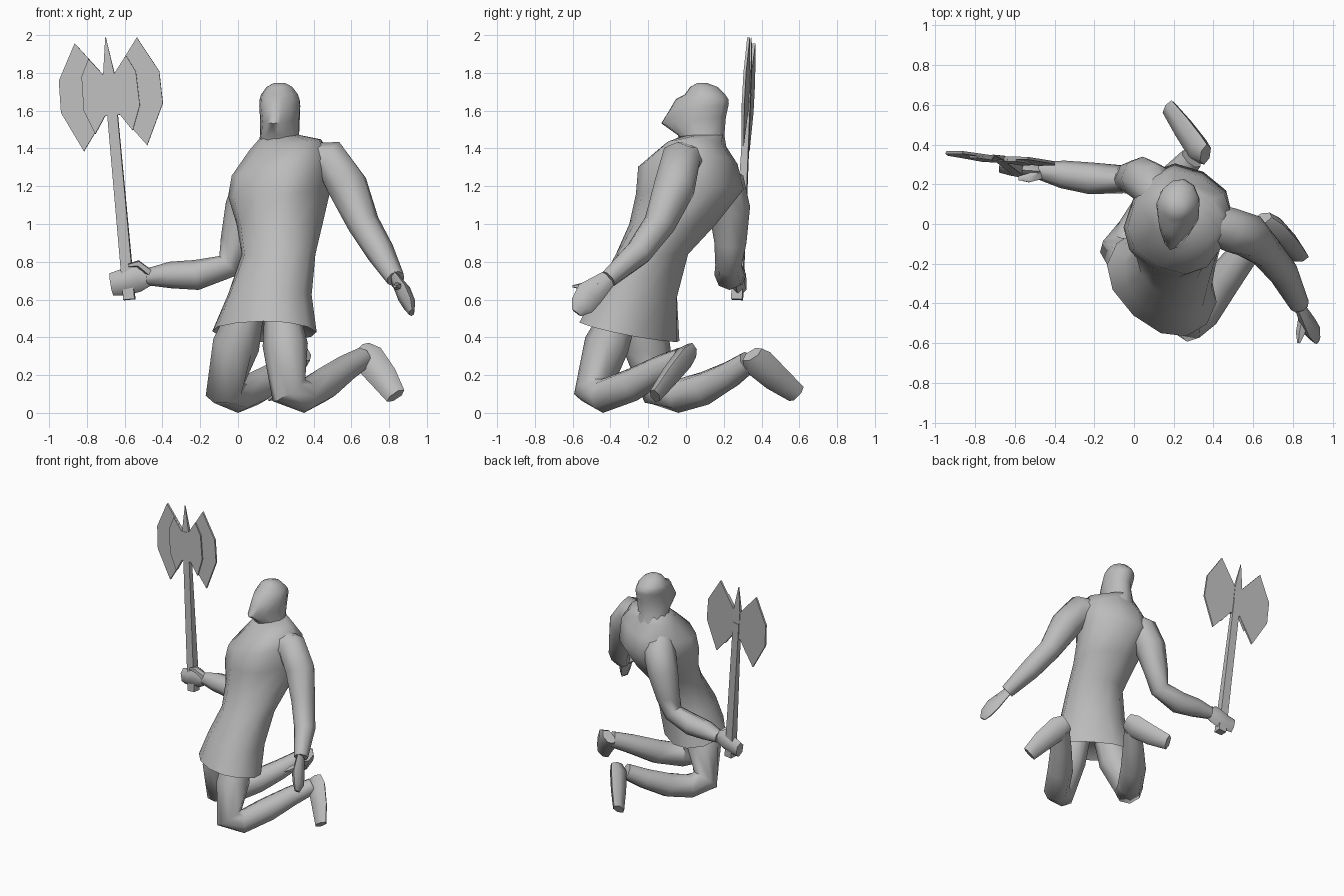
import bpy, bmesh
from math import cos, sin, pi, radians, copysign
from mathutils import Vector, Matrix

default_cube = bpy.data.objects.get("Cube")
if default_cube:
    bpy.data.objects.remove(default_cube, do_unlink=True)

grey = bpy.data.materials.new("plain grey")
grey.use_nodes = True
grey.diffuse_color = (.5, .5, .5, 1)
shader = grey.node_tree.nodes["Principled BSDF"]
shader.inputs["Base Color"].default_value = grey.diffuse_color
shader.inputs["Roughness"].default_value = .8


def finish(name, bm, angle=60):
    """Turn a bmesh into a shaded object."""
    bmesh.ops.recalc_face_normals(bm, faces=bm.faces[:])
    mesh = bpy.data.meshes.new(name)
    bm.to_mesh(mesh)
    bm.free()
    mesh.materials.append(grey)
    obj = bpy.data.objects.new(name, mesh)
    bpy.context.collection.objects.link(obj)
    bpy.ops.object.select_all(action='DESELECT')
    obj.select_set(True)
    bpy.context.view_layer.objects.active = obj
    bpy.ops.object.shade_smooth_by_angle(angle=radians(angle))
    return obj


def skin(name, rings, angle=60):
    """Bridge a list of equal point rings and cap both ends."""
    bm = bmesh.new()
    loops = [[bm.verts.new(p) for p in ring] for ring in rings]
    count = len(loops[0])
    for low, high in zip(loops, loops[1:]):
        for i in range(count):
            j = (i + 1) % count
            bm.faces.new((low[i], low[j], high[j], high[i]))
    bm.faces.new(loops[0])
    bm.faces.new(loops[-1])
    return finish(name, bm, angle)


def level_ring(x, y, z, wide, deep, yaw, tilt_x=0, tilt_y=0, taper=0, box=1):
    """Upright body section: a turned oval, tilted, with a narrower front.
    A box value under one squares the oval off."""
    points = []
    for i in range(12):
        a = 2 * pi * i / 12
        c, s = (copysign(abs(f(a)) ** box, f(a)) for f in (cos, sin))
        u = wide * c * (1 + taper * min(s, 0))
        v = deep * s
        t = radians(yaw)
        dx, dy = u * cos(t) - v * sin(t), u * sin(t) + v * cos(t)
        points.append(Vector((x + dx, y + dy, z + tilt_x * dx + tilt_y * dy)))
    return points


def limb(name, stations, side=(0, 0, 1), flat=1, sides=8):
    """Tube along stations (x, y, z, radius); flat thins it across side."""
    path = [Vector(s[:3]) for s in stations]
    rings = []
    for i, (p, s) in enumerate(zip(path, stations)):
        before = (p - path[i - 1]).normalized() if i else Vector()
        after = (path[i + 1] - p).normalized() if i + 1 < len(path) else Vector()
        along = (before + after).normalized()
        across = along.cross(Vector(side)).normalized()
        normal = across.cross(along)
        rings.append([p + s[3] * (across * cos(a) + normal * sin(a) * flat)
                      for a in (2 * pi * k / sides for k in range(sides))])
    return skin(name, rings)


# Torso and tunic, twisting from the hips to the shoulders
skin("tunic_torso", [level_ring(*r) for r in (
    (.14, -.29, .50, .22, .13, -42, -.08, -.22),
    (.14, -.30, .43, .305, .215, -42, -.08, -.22, 0, .9),
    (.17, -.26, .63, .235, .205, -42, -.05, -.1),
    (.215, -.18, .84, .20, .19, -38),
    (.22, -.07, 1.0, .22, .225, -33, 0, 0, 0, .9),
    (.22, .02, 1.17, .25, .275, -28, .08, .05, 0, .78),
    (.23, .01, 1.31, .25, .25, -26, .2, .05, 0, .8),
    (.25, .05, 1.42, .20, .15, -25, .15),
    (.23, .09, 1.47, .10, .11, -20),
)], 70)

# Head tipped back on a thick neck, chin jutting forward
skin("head_and_neck", [level_ring(*r) for r in (
    (.23, .10, 1.38, .13, .12, -10),
    (.22, .08, 1.47, .105, .125, -10, 0, 0, .1),
    (.22, .04, 1.55, .105, .175, -12, 0, .1, .4),
    (.22, .07, 1.62, .11, .16, -12, 0, .1, .3),
    (.22, .085, 1.66, .108, .143, -12, 0, 0, .25),
    (.22, .10, 1.685, .10, .11, -12, 0, 0, .1),
    (.22, .095, 1.725, .07, .075, -12),
    (.22, .085, 1.747, .03, .025, -12),
)])

# Left arm hanging outward, open hand
limb("left_arm", [(.34, .02, 1.33, .10), (.49, -.03, 1.335, .11),
                  (.58, -.06, 1.2, .112), (.665, -.14, 1.0, .085),
                  (.755, -.25, .85, .075), (.835, -.41, .71, .05)])
limb("left_hand", [(.82, -.39, .73, .04), (.88, -.51, .63, .075),
                   (.91, -.55, .57, .065), (.92, -.58, .53, .03)],
     (1, .2, .2), .5, 6)
limb("left_thumb", [(.86, -.46, .67, .03), (.84, -.55, .67, .025),
                    (.83, -.6, .67, .008)], flat=.8, sides=5)

# Right arm bent to hold the axe
limb("right_arm", [(.14, .12, 1.29, .09), (.09, .20, 1.21, .115),
                   (.04, .23, 1.08, .11), (-.01, .235, .90, .085),
                   (-.05, .225, .78, .07), (-.22, .23, .73, .08),
                   (-.36, .25, .73, .07), (-.48, .27, .72, .045)], (0, 1, 0))
limb("right_fist", [(-.45, .265, .72, .04), (-.53, .27, .72, .08),
                    (-.61, .28, .69, .07), (-.67, .29, .68, .06)],
     (0, 1, 0), .6, 6)
limb("right_thumb", [(-.47, .25, .74, .03), (-.53, .23, .79, .025),
                     (-.58, .23, .78, .012)], flat=.8, sides=5)

# Kneeling legs
limb("left_leg", [(.23, -.34, .55, .09), (.25, -.42, .36, .12),
                  (.27, -.49, .12, .105), (.35, -.44, .09, .09),
                  (.45, -.28, .15, .09), (.56, -.14, .23, .075),
                  (.66, -.02, .29, .06)], (1, -1, 0))
limb("right_leg", [(.05, -.25, .55, .09), (-.01, -.21, .36, .125),
                   (-.07, -.14, .12, .105), (0, -.04, .09, .09),
                   (.09, .10, .13, .09), (.2, .23, .20, .075),
                   (.29, .33, .27, .06)], (1, -1, 0))
limb("left_foot", [(.65, .03, .33, .06), (.69, -.01, .29, .085),
                   (.77, -.09, .19, .075), (.835, -.165, .09, .055)],
     (.3, .8, -.4), .6, 6)
limb("right_foot", [(.36, .35, .31, .06), (.32, .38, .27, .085),
                    (.25, .48, .18, .075), (.175, .585, .10, .055)],
     (.8, .2, -.5), .6, 6)

# Axe, built upright around its own handle base, then leaned into the fist
up = Vector((-.1, .06, 1.1)).normalized()
across = Vector((1, -.09, .09))
across = (across - up * across.dot(up)).normalized()
lean = Matrix((across, up.cross(across), up)).transposed().to_4x4()
lean.translation = Vector((-.575, .27, .6))
HEAD = 1.1


def plate(name, outline, front, back, sign):
    """Flat axe plate; outline is (sideways, up from the head centre)."""
    rings = [[Vector((sign * u, depth, HEAD + v)) for u, v in outline]
             for depth in (front, back)]
    skin(name, rings, 20).matrix_world = lean


blade = [(0, .1), (.03, .1), (.166, .28), (.268, .09),
         (.272, -.08), (.169, -.295), (.04, -.12), (0, -.12)]
cheek = [(0, .1), (.03, .1), (.10, .19), (.145, .1),
         (.15, -.08), (.10, -.21), (.04, -.12), (0, -.12)]
for label, sign in (("left", 1), ("right", -1)):
    plate(label + "_axe_blade", blade, -.006, .008, sign)
    plate(label + "_axe_cheek", cheek, -.016, .006, sign)


def square(height, wide, deep):
    return [Vector((sx * wide, sy * deep, height))
            for sx, sy in ((-1, -1), (1, -1), (1, 1), (-1, 1))]


skin("axe_handle", [square(0, .03, .03), square(HEAD, .027, .014)],
     20).matrix_world = lean
skin("axe_spike", [square(HEAD, .03, .012), square(HEAD + .1, .03, .012),
                   square(HEAD + .295, .002, .002)], 20).matrix_world = lean
